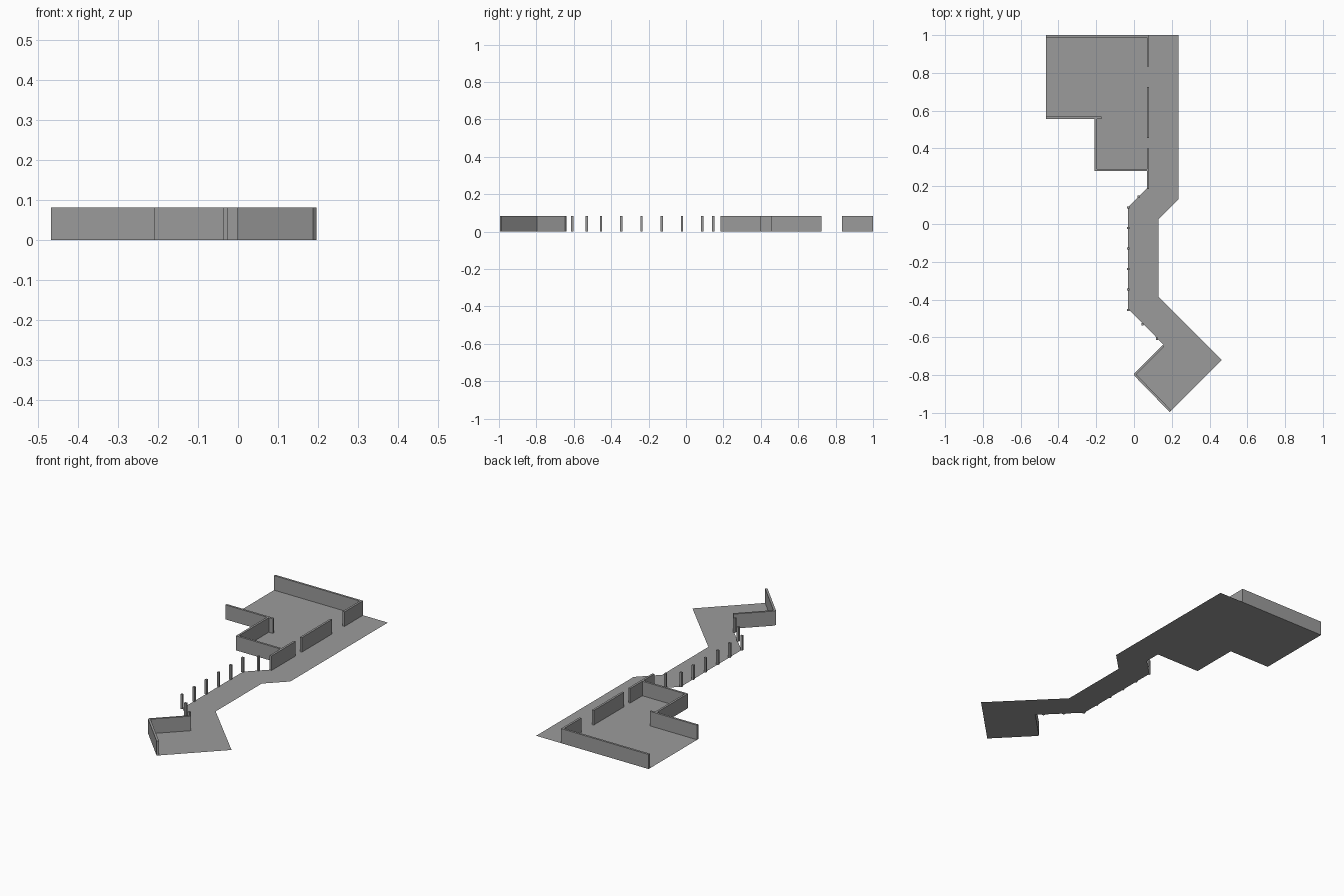
import bpy, bmesh
from mathutils import Vector, Matrix

cube = bpy.data.objects.get("Cube")
if cube:
    bpy.data.objects.remove(cube, do_unlink=True)

HEIGHT = 0.082
THICK = 0.012

grey = bpy.data.materials.new("plain grey")
grey.use_nodes = True
colour = (0.33, 0.33, 0.33, 1)
grey.diffuse_color = colour
grey.node_tree.nodes["Principled BSDF"].inputs["Base Color"].default_value = colour


def finish(name, bm):
    mesh = bpy.data.meshes.new(name)
    bm.to_mesh(mesh)
    bm.free()
    mesh.materials.append(grey)
    obj = bpy.data.objects.new(name, mesh)
    bpy.context.collection.objects.link(obj)
    return obj


def wall(name, start, end, thick=THICK):
    """Upright slab whose centre line runs from start to end."""
    a, b = Vector(start), Vector(end)
    run = b - a
    mid = (a + b) / 2
    bm = bmesh.new()
    bmesh.ops.create_cube(bm, size=1)
    turn = Matrix.Rotation(Vector((1, 0)).angle_signed(run) * -1, 4, "Z")
    place = Matrix.Translation((mid.x, mid.y, HEIGHT / 2))
    size = Matrix.Diagonal((run.length, thick, HEIGHT, 1))
    bm.transform(place @ turn @ size)
    return finish(name, bm)


# Flat floor: upper room, bent walkway and lower landing
outline = [(-0.467, 1), (-0.467, 0.558), (-0.209, 0.558), (-0.209, 0.28),
           (0.07, 0.28), (0.07, 0.19), (-0.031, 0.09), (-0.031, -0.45),
           (0.158, -0.64), (0, -0.8), (0.19, -0.995), (0.464, -0.72),
           (0.13, -0.385), (0.13, 0.026), (0.235, 0.131), (0.235, 1)]
bm = bmesh.new()
bm.faces.new([bm.verts.new((x, y, 0)) for x, y in outline])
finish("floor", bm)

# Upper room walls
wall("back_wall", (-0.467, 0.994), (0.08, 0.994))
wall("side_wall_back", (0.074, 0.835), (0.074, 1))
wall("side_wall_middle", (0.074, 0.455), (0.074, 0.725))
wall("side_wall_front", (0.074, 0.185), (0.074, 0.4))
wall("alcove_front_wall", (-0.209, 0.286), (0.074, 0.286))
wall("alcove_side_wall", (-0.203, 0.28), (-0.203, 0.562))
wall("inner_wall", (-0.467, 0.562), (-0.172, 0.562))

# Lower landing walls
wall("landing_back_wall", (0.004, -0.796), (0.156, -0.644))
wall("landing_front_wall", (0.003, -0.796), (0.192, -0.99))

# Railing posts along the walkway
posts = [(0.122, -0.608), (0.045, -0.531), (0.025, 0.146)]
posts += [(-0.031, -0.455 + 0.1085 * i) for i in range(6)]
for x, y in posts:
    wall("railing_post", (x - THICK / 2, y), (x + THICK / 2, y))
